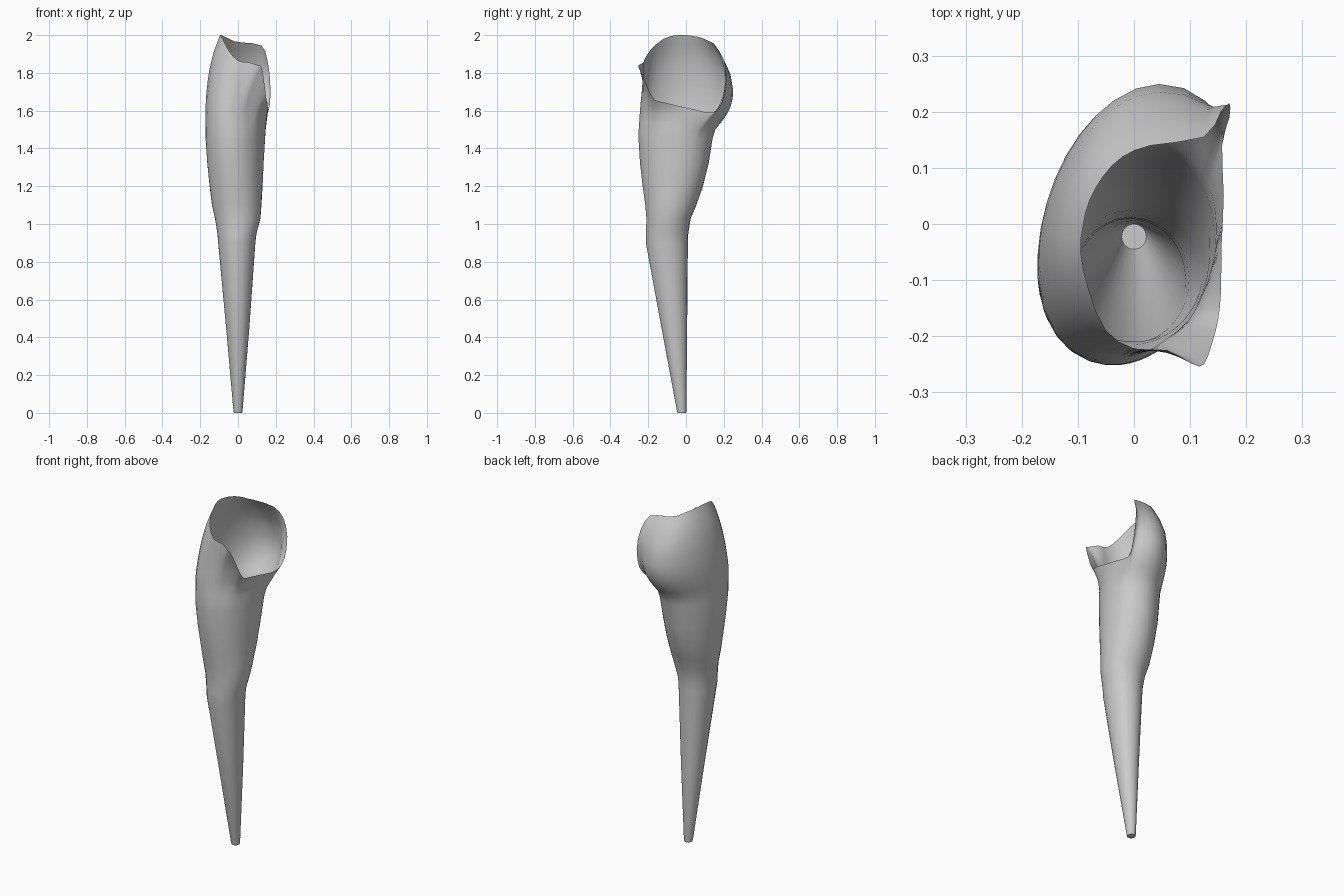
import bpy, bmesh
from math import cos, sin, radians

# Cross-sections: z, x min, x max, y min, y max, shear of x along y
SECTIONS = [
    (0.00, -0.022, 0.022, -0.045, 0.000, 0.0),
    (0.01, -0.024, 0.024, -0.048, 0.002, 0.0),
    (0.45, -0.063, 0.060, -0.130, 0.006, 0.0),
    (0.90, -0.105, 0.092, -0.213, 0.010, 0.0),
    (0.95, -0.109, 0.098, -0.212, 0.012, 0.0),
    (1.03, -0.122, 0.119, -0.210, 0.025, 0.0),
    (1.10, -0.138, 0.124, -0.216, 0.055, 0.02),
    (1.20, -0.150, 0.130, -0.230, 0.090, 0.05),
    (1.32, -0.162, 0.135, -0.244, 0.120, 0.08),
    (1.45, -0.170, 0.142, -0.252, 0.140, 0.12),
    (1.50, -0.169, 0.144, -0.251, 0.155, 0.14),
    (1.54, -0.168, 0.147, -0.248, 0.188, 0.17),
    (1.60, -0.166, 0.152, -0.244, 0.230, 0.20),
    (1.65, -0.164, 0.156, -0.239, 0.246, 0.20),
    (1.70, -0.161, 0.158, -0.233, 0.252, 0.20),
    (1.80, -0.150, 0.155, -0.222, 0.237, 0.20),
    (1.90, -0.130, 0.145, -0.210, 0.190, 0.20),
    (2.00, -0.095, 0.120, -0.195, 0.120, 0.20),
]

# Torn upper rim: angle in degrees, x, y, z
RIM = [
    (201, -0.095, -0.050, 2.000), (182, -0.090, 0.000, 2.000),
    (163, -0.080, 0.040, 1.995), (141, -0.055, 0.085, 1.985),
    (119, -0.020, 0.120, 1.968), (90, 0.030, 0.140, 1.960),
    (58, 0.125, 0.155, 1.945), (50, 0.155, 0.200, 1.870),
    (45, 0.170, 0.215, 1.760), (39, 0.170, 0.190, 1.640),
    (30, 0.157, 0.140, 1.590), (13, 0.160, 0.050, 1.605),
    (-10, 0.156, -0.040, 1.625), (-28, 0.155, -0.120, 1.645),
    (-40, 0.150, -0.170, 1.660), (-48, 0.140, -0.210, 1.740),
    (-55, 0.125, -0.250, 1.830), (-62, 0.105, -0.250, 1.840),
    (-72, 0.060, -0.225, 1.855), (-85, 0.000, -0.222, 1.865),
    (-105, -0.050, -0.190, 1.920), (-130, -0.080, -0.120, 1.980),
]


def rim_point(i):
    """Rim point with the angle unwrapped past either end."""
    turns, k = divmod(i, len(RIM))
    a, x, y, z = RIM[k]
    return (a - 360 * turns, x, y, z)


def body(angle, z):
    """Point on the sheared elliptical body."""
    for lo, hi in zip(SECTIONS, SECTIONS[1:]):
        if z <= hi[0] + 1e-6:
            break
    f = min(1, (z - lo[0]) / (hi[0] - lo[0]))
    x0, x1, y0, y1, k = [a + (b - a) * f for a, b in zip(lo[1:], hi[1:])]
    dy = (y1 - y0) / 2 * sin(angle)
    x = (x0 + x1) / 2 + (x1 - x0) / 2 * cos(angle) + k * dy
    return x, (y0 + y1) / 2 + dy


# Columns: each rim point plus a smooth midpoint
columns = []
for i in range(len(RIM)):
    p = [rim_point(i + d) for d in (-1, 0, 1, 2)]
    columns.append(p[1])
    mid = [(-a + 9 * b + 9 * c - d) / 16 for a, b, c, d in zip(*p)]
    mid[0] = (p[1][0] + p[2][0]) / 2
    columns.append(tuple(mid))

# Sleeve shell, lofted from the tip to the rim
BLEND, SPLIT, TOP_ROWS = 1.40, 1.54, 10
low_rows = [s[0] for s in SECTIONS if s[0] <= SPLIT]
bm = bmesh.new()
strips = []
for deg, rx, ry, rz in columns:
    angle = radians(deg)
    ex, ey = body(angle, rz)
    rows = low_rows + [SPLIT + (rz - SPLIT) * j / TOP_ROWS for j in range(1, TOP_ROWS + 1)]
    strip = []
    for z in rows:
        x, y = body(angle, z)
        w = max(0, (z - BLEND) / (rz - BLEND)) ** 3
        strip.append(bm.verts.new((x + w * (rx - ex), y + w * (ry - ey), z)))
    strips.append(strip)

for i, a in enumerate(strips):
    b = strips[(i + 1) % len(strips)]
    for j in range(len(a) - 1):
        bm.faces.new((b[j], a[j], a[j + 1], b[j + 1]))
bm.faces.new([s[0] for s in strips])  # closed tip
bmesh.ops.recalc_face_normals(bm, faces=bm.faces)

mesh = bpy.data.meshes.new("tapered_shell")
bm.to_mesh(mesh)
bm.free()
shell = bpy.data.objects.new("tapered_shell", mesh)
bpy.context.collection.objects.link(shell)
bpy.context.view_layer.objects.active = shell
shell.select_set(True)
bpy.ops.object.shade_smooth_by_angle(angle=radians(50))
